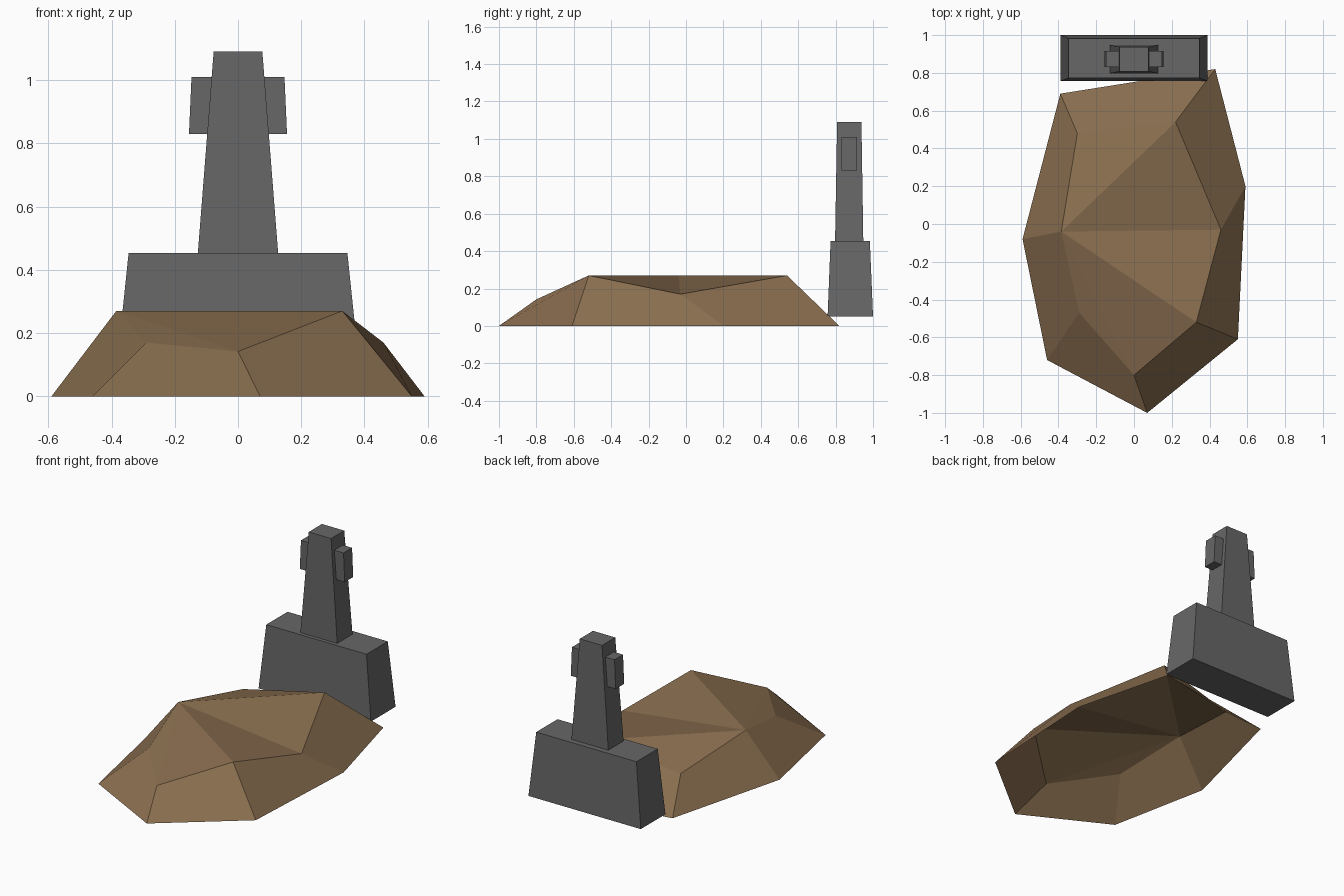
import bpy

if "Cube" in bpy.data.objects:
    bpy.data.objects.remove(bpy.data.objects["Cube"])


def material(name, rgb):
    m = bpy.data.materials.new(name)
    m.diffuse_color = (*rgb, 1)
    m.use_nodes = True
    m.node_tree.nodes["Principled BSDF"].inputs["Base Color"].default_value = m.diffuse_color
    return m


earth = material("brown earth", (0.25, 0.155, 0.078))
stone = material("dark grey stone", (0.135, 0.135, 0.135))


def build(name, verts, faces, mat):
    me = bpy.data.meshes.new(name)
    me.from_pydata(verts, [], faces)
    me.materials.append(mat)
    ob = bpy.data.objects.new(name, me)
    bpy.context.collection.objects.link(ob)
    return ob


def tapered_block(name, z0, z1, x0, x1, y0, y1):
    """Block with half widths x0/x1 and depth ranges y0/y1 at heights z0/z1."""
    verts = []
    for z, hx, (a, b) in ((z0, x0, y0), (z1, x1, y1)):
        verts += [(-hx, a, z), (hx, a, z), (hx, b, z), (-hx, b, z)]
    faces = [(3, 2, 1, 0), (4, 5, 6, 7)]
    faces += [(i, (i + 1) % 4, (i + 1) % 4 + 4, i + 4) for i in range(4)]
    return build(name, verts, faces, stone)


# Earth mound: irregular seven-sided rim and crest, open underneath
rim = [(-.39, .69, 0), (.43, .82, 0), (.59, .2, 0), (.55, -.61, 0),
       (.07, -1, 0), (-.46, -.72, 0), (-.59, -.08, 0)]
crest = [(-.30, .48, .175), (.22, .54, .27), (.46, -.03, .17), (.33, -.52, .27),
         (0, -.8, .142), (-.29, -.47, .17), (-.385, -.04, .27)]
n = len(rim)
sides = [((i + 1) % n, i, i + n, (i + 1) % n + n) for i in range(n)]
# crest facets fan out from the last crest point
fan = [(2 * n - 1, n + i + 1, n + i) for i in range(n - 2)]
build("earth_mound", rim + crest, sides + fan, earth)

# Gravestone: plinth, tapering pillar and short crossbar
tapered_block("plinth", .05, .453, .388, .346, (.757, 1.0), (.773, .983))
tapered_block("pillar", .453, 1.09, .127, .077, (.797, .948), (.808, .938))
tapered_block("crossbar", .83, 1.01, .155, .147, (.831, .915), (.831, .915))
